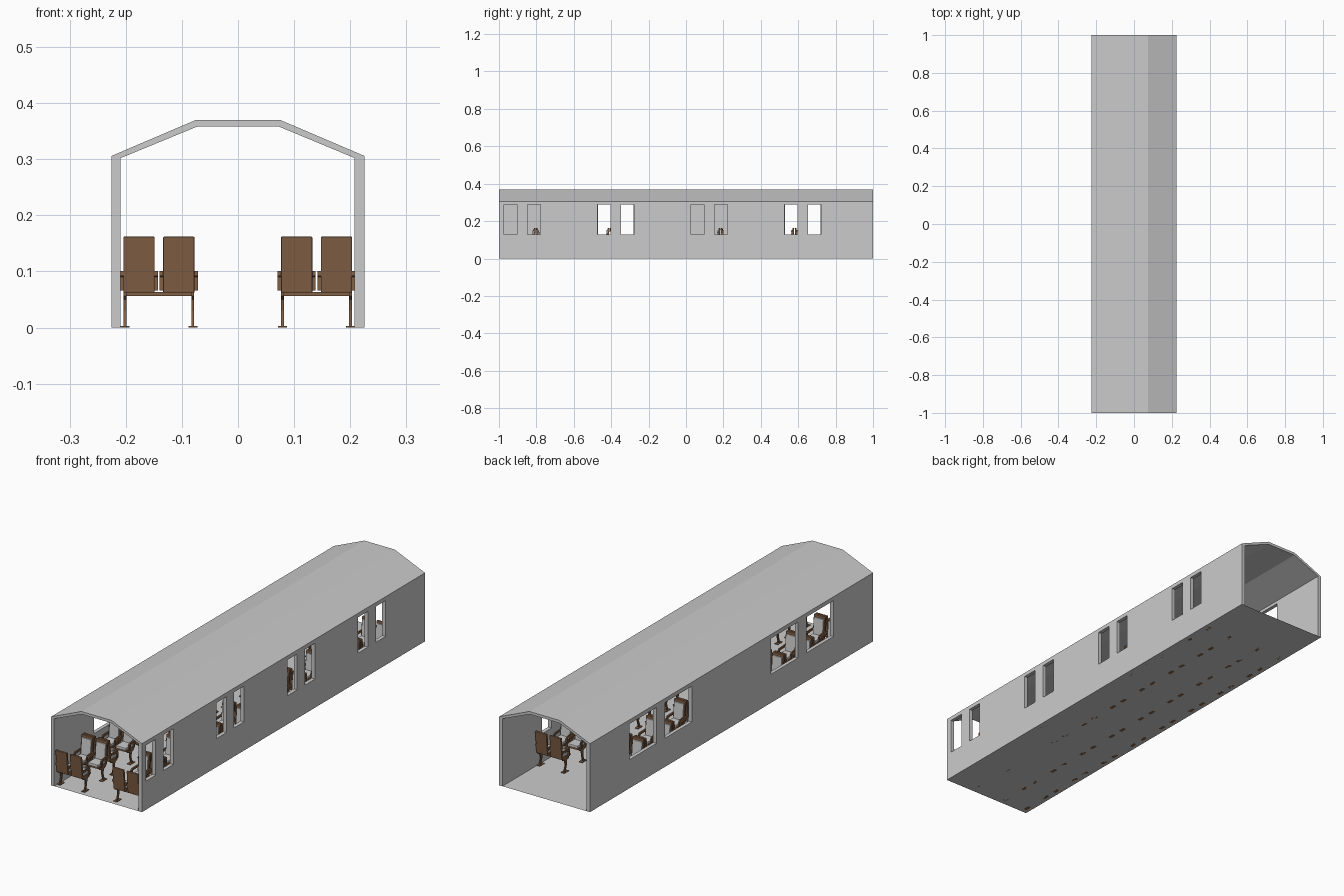
import bpy, bmesh, math
from mathutils import Matrix

if "Cube" in bpy.data.objects:
    bpy.data.objects.remove(bpy.data.objects["Cube"])

brown = bpy.data.materials.new("brown")
brown.diffuse_color = (0.22, 0.115, 0.06, 1)
brown.use_nodes = True
brown.node_tree.nodes["Principled BSDF"].inputs["Base Color"].default_value = brown.diffuse_color


def prism(bm, profile, x0, x1, bevel=0.0):
    """Extrude a (y, z) profile along x, optionally rounding its edges."""
    tmp = bmesh.new()
    ring = [tmp.verts.new((x0, y, z)) for y, z in profile]
    face = tmp.faces.new(ring)
    new = bmesh.ops.extrude_face_region(tmp, geom=[face], use_keep_orig=True)["geom"]
    for v in new:
        if isinstance(v, bmesh.types.BMVert):
            v.co.x = x1
    bmesh.ops.recalc_face_normals(tmp, faces=tmp.faces[:])
    if bevel:
        bmesh.ops.bevel(tmp, geom=tmp.edges[:], offset=bevel, segments=2,
                        profile=0.5, affect='EDGES')
    me = bpy.data.meshes.new("tmp")
    tmp.to_mesh(me)
    tmp.free()
    bm.from_mesh(me)
    bpy.data.meshes.remove(me)


def box(bm, x0, x1, y0, y1, z0, z1, bevel=0.0):
    prism(bm, [(y0, z0), (y1, z0), (y1, z1), (y0, z1)], x0, x1, bevel)


def to_mesh(bm, name, mat=None):
    me = bpy.data.meshes.new(name)
    bm.to_mesh(me)
    bm.free()
    if mat:
        me.materials.append(mat)
    return me


def place(name, me, matrix=Matrix()):
    ob = bpy.data.objects.new(name, me)
    ob.matrix_world = matrix
    bpy.context.collection.objects.link(ob)
    return ob


# Carriage shell: walls and faceted roof as one section, swept along y
outer = [(-0.225, 0), (-0.225, 0.306), (-0.075, 0.37), (0.075, 0.37), (0.225, 0.306), (0.225, 0)]
inner = [(0.208, 0), (0.208, 0.302), (0.073, 0.358), (-0.073, 0.358), (-0.209, 0.302), (-0.209, 0)]
bm = bmesh.new()
prism(bm, outer + inner, -1, 1)
for v in bm.verts:
    v.co.x, v.co.y = v.co.y, v.co.x
bmesh.ops.recalc_face_normals(bm, faces=bm.faces[:])
shell = place("carriage_shell", to_mesh(bm, "carriage_shell"))

# Window cutter: narrow pairs on the right, wide pairs on the left
bm = bmesh.new()
for k in range(4):
    for start in (-0.973, -0.848):
        y = start + 0.5 * k
        box(bm, 0.19, 0.24, y, y + 0.07, 0.128, 0.288)
for yc in (-0.625, -0.375, 0.375, 0.625):
    box(bm, -0.24, -0.19, yc - 0.095, yc + 0.095, 0.128, 0.288)
cutter = place("window_cutter", to_mesh(bm, "window_cutter"))
cutter.hide_render = True
cutter.display_type = 'WIRE'
mod = shell.modifiers.new("windows", 'BOOLEAN')
mod.operation = 'DIFFERENCE'
mod.solver = 'EXACT'
mod.object = cutter

# Floor sheet
bm = bmesh.new()
bm.faces.new([bm.verts.new(p) for p in
              ((-0.225, -1, 0), (0.225, -1, 0), (0.225, 1, 0), (-0.225, 1, 0))])
place("floor", to_mesh(bm, "floor"))

# Double seat parts, facing +y with the back at y = 0
names = ("seat_back", "back_pad", "seat_base", "seat_pad", "armrest", "seat_frame")
parts = {n: bmesh.new() for n in names}
for xc in (-0.0355, 0.0355):
    a, b = xc - 0.028, xc + 0.028
    prism(parts["seat_back"], [(0.010, 0.064), (0.020, 0.064), (0.011, 0.162), (0.001, 0.162)],
          a, b, 0.002)
    prism(parts["back_pad"], [(0.016, 0.078), (0.024, 0.078), (0.017, 0.152), (0.009, 0.152)],
          a + 0.004, b - 0.004, 0.002)
    box(parts["seat_base"], a, b, 0.010, 0.072, 0.062, 0.071, 0.002)
    box(parts["seat_pad"], a + 0.003, b - 0.003, 0.020, 0.073, 0.069, 0.081, 0.003)
    for x in (a - 0.006, b):
        # Armrest: bent bar from the back, forward and down to the base
        prism(parts["armrest"], [(0.010, 0.092), (0.050, 0.090), (0.050, 0.066), (0.058, 0.066),
                                 (0.060, 0.092), (0.054, 0.099), (0.010, 0.101)], x, x + 0.006)

# Frame: cross bars, curved legs and foot plates
frame = parts["seat_frame"]
for y in (0.022, 0.050):
    box(frame, -0.063, 0.063, y, y + 0.008, 0.056, 0.063)
for s in (-1, 1):
    x0, x1 = sorted((s * 0.058, s * 0.063))
    prism(frame, [(0.018, 0.063), (0.018, 0.056), (0.033, 0.050), (0.036, 0.030), (0.028, 0.003),
                  (0.038, 0.003), (0.046, 0.030), (0.047, 0.050), (0.062, 0.056), (0.062, 0.063)],
          x0, x1)
    box(frame, s * 0.0605 - 0.008, s * 0.0605 + 0.008, 0.020, 0.052, 0.0, 0.003)

meshes = {n: to_mesh(bm, n, None if n.endswith("pad") else brown) for n, bm in parts.items()}

# Rows of back-to-back seats on both sides of the aisle
rows = 10
for side, xc in (("left", -0.141), ("right", 0.140)):
    for k in range(rows):
        y = -1.0 + 0.1975 * k
        turns = ([0] if k < rows - 1 else []) + ([math.pi] if k > 0 else [])
        for turn in turns:
            m = Matrix.Translation((xc, y, 0)) @ Matrix.Rotation(turn, 4, 'Z')
            for n, me in meshes.items():
                place(f"{side}_{n}_{k}", me, m)
